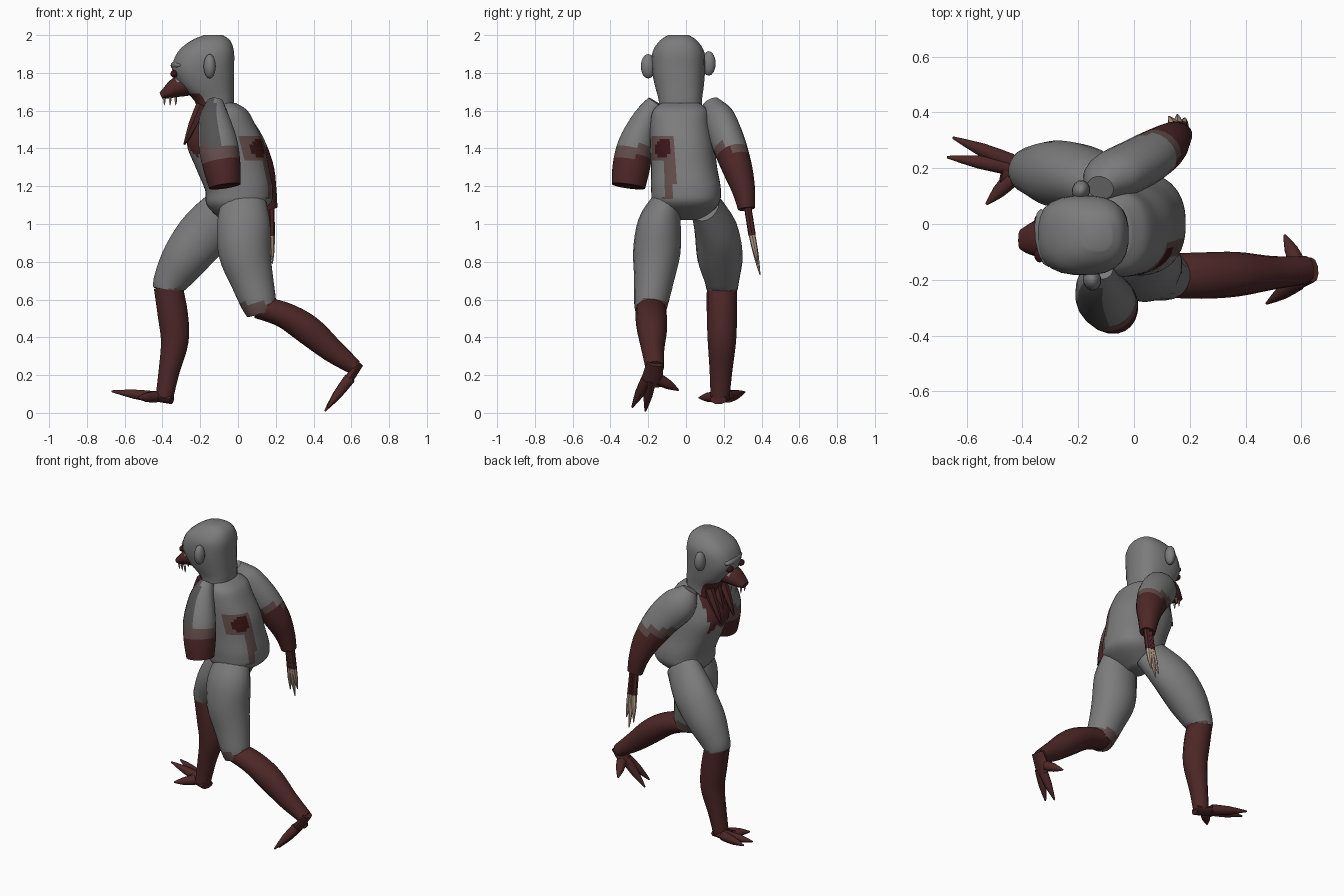
import bpy
import math
from mathutils import Vector

cube = bpy.data.objects.get("Cube")
if cube:
    bpy.data.objects.remove(cube, do_unlink=True)

COLOURS = {
    "grey_hide": (0.20, 0.20, 0.20),
    "dark_hide": (0.085, 0.085, 0.085),
    "stained_hide": (0.12, 0.075, 0.07),
    "raw_flesh": (0.075, 0.020, 0.020),
    "deep_wound": (0.045, 0.008, 0.008),
    "bone": (0.45, 0.34, 0.25),
}
MATERIALS = {}
for colour_name, rgb in COLOURS.items():
    mat = bpy.data.materials.new(colour_name)
    mat.use_nodes = True
    mat.diffuse_color = (*rgb, 1)
    shader = next(n for n in mat.node_tree.nodes if n.type == "BSDF_PRINCIPLED")
    shader.inputs["Base Color"].default_value = (*rgb, 1)
    shader.inputs["Roughness"].default_value = 0.8
    MATERIALS[colour_name] = mat


def paint(obj, rule):
    """Give faces a material, either one name or a rule of (centre, normal)."""
    slots = {}
    for face in obj.data.polygons:
        key = rule(face.center, face.normal) if callable(rule) else rule
        if key not in slots:
            slots[key] = len(slots)
            obj.data.materials.append(MATERIALS[key])
        face.material_index = slots[key]


def smooth(obj, degrees=45):
    bpy.ops.object.select_all(action="DESELECT")
    obj.select_set(True)
    bpy.context.view_layer.objects.active = obj
    bpy.ops.object.shade_smooth_by_angle(angle=math.radians(degrees))


def spline(stations, steps):
    """Catmull-Rom through the stations, radii included."""
    result = []
    last = len(stations) - 1
    for i in range(last):
        p0, p1 = stations[max(i - 1, 0)], stations[i]
        p2, p3 = stations[i + 1], stations[min(i + 2, last)]
        for s in range(steps):
            t = s / steps
            result.append([
                b + t / 2 * (c - a + t * (2 * a - 5 * b + 4 * c - d + t * (3 * (b - c) + d - a)))
                for a, b, c, d in zip(p0, p1, p2, p3)])
    result.append(stations[-1])
    return result


def tube(name, stations, rule, sides=14, steps=4, upright=False, power=1.0):
    """Loft of rings; a station is x, y, z, depth radius, side radius."""
    rings = spline(stations, steps)
    centres = [Vector(r[:3]) for r in rings]
    verts, faces = [], []
    for i, ring in enumerate(rings):
        along = centres[min(i + 1, len(rings) - 1)] - centres[max(i - 1, 0)]
        along = Vector((0, 0, 1)) if upright else along.normalized()
        side = Vector((0, 1, 0))
        side = (side - along * along.dot(side)).normalized()
        depth = side.cross(along)
        for k in range(sides):
            angle = math.tau * (k + 0.5) / sides
            c, s = math.cos(angle), math.sin(angle)
            c = math.copysign(abs(c) ** power, c)
            s = math.copysign(abs(s) ** power, s)
            verts.append(centres[i] + depth * c * ring[3] + side * s * ring[4])
    for i in range(len(rings) - 1):
        for k in range(sides):
            a, b = i * sides + k, i * sides + (k + 1) % sides
            faces.append((a, b, b + sides, a + sides))
    end = (len(rings) - 1) * sides
    faces.append(tuple(reversed(range(sides))))
    faces.append(tuple(range(end, end + sides)))
    mesh = bpy.data.meshes.new(name)
    mesh.from_pydata(verts, [], faces)
    mesh.update()
    obj = bpy.data.objects.new(name, mesh)
    bpy.context.collection.objects.link(obj)
    paint(obj, rule)
    smooth(obj)
    return obj


def spike(name, base, tip, radius, rule, sides=7):
    """Tapering finger, toe, tooth or splinter."""
    mid = [(a + b) / 2 for a, b in zip(base, tip)]
    return tube(name, [(*base, radius, radius), (*mid, radius * 0.8, radius * 0.8),
                       (*tip, radius * 0.15, radius * 0.15)], rule, sides, 2)


def ellipsoid(name, centre, radii, rule, turn=0.0):
    bpy.ops.mesh.primitive_uv_sphere_add(segments=12, ring_count=8, location=centre)
    obj = bpy.context.object
    obj.name = name
    obj.scale = radii
    obj.rotation_euler.z = turn
    paint(obj, rule)
    smooth(obj, 60)
    return obj


# Torso, with an open chest and a pierced back
def torso_rule(c, n):
    ragged = 0.02 * math.sin(c.y * 60)
    if n.x > 0.2:
        if math.hypot(c.y + 0.12, (c.z - 1.4) * 0.8) < 0.042:
            return "deep_wound"
        if abs(c.y + 0.125) < 0.06 and abs(c.z - 1.4) < 0.07:
            return "stained_hide"
        if abs(c.y + 0.09) < 0.03 and 1.13 < c.z < 1.4:
            return "stained_hide"
    if n.x < -0.45 and c.z > 1.38 + ragged and abs(c.y + 0.03) < 0.12:
        return "raw_flesh"
    return "grey_hide"


tube("torso", [
    (-0.03, 0, 1.02, 0.06, 0.08), (0, 0, 1.10, 0.165, 0.17),
    (0.005, 0, 1.18, 0.18, 0.185), (-0.03, -0.01, 1.3, 0.195, 0.175),
    (-0.065, -0.02, 1.42, 0.205, 0.17), (-0.075, -0.03, 1.52, 0.17, 0.16),
    (-0.07, -0.03, 1.6, 0.12, 0.145), (-0.08, -0.03, 1.64, 0.07, 0.1)],
    torso_rule, sides=48, steps=7, upright=True, power=0.85)

# Torn throat flaps
for k, y in enumerate((-0.11, -0.04, 0.03)):
    spike(f"throat_flap_{k}", (-0.19, y, 1.63), (-0.285 + 0.02 * (k % 2), y, 1.42), 0.035, "raw_flesh")


# Head and neck
def head_rule(c, n):
    return "raw_flesh" if c.z < 1.7 and n.x < -0.3 else "grey_hide"


tube("head", [
    (-0.12, -0.03, 1.55, 0.09, 0.115), (-0.125, -0.03, 1.65, 0.105, 0.115),
    (-0.165, -0.035, 1.73, 0.145, 0.13), (-0.185, -0.04, 1.82, 0.165, 0.142),
    (-0.17, -0.04, 1.91, 0.15, 0.138), (-0.145, -0.04, 1.97, 0.105, 0.1),
    (-0.13, -0.04, 2.0, 0.05, 0.055)],
    head_rule, sides=24, upright=True, power=0.78)
ellipsoid("brow", (-0.32, -0.05, 1.84), (0.035, 0.105, 0.025), "grey_hide", 0.13)


# Muzzle without a lower jaw
def muzzle_rule(c, n):
    return "grey_hide" if c.x > -0.335 and n.z > 0.4 else "raw_flesh"


tube("muzzle", [
    (-0.25, -0.045, 1.74, 0.06, 0.085), (-0.32, -0.05, 1.725, 0.055, 0.075),
    (-0.375, -0.055, 1.695, 0.034, 0.055), (-0.408, -0.055, 1.68, 0.018, 0.035)], muzzle_rule)
for side in (-1, 1):
    ellipsoid(f"eye_{side}", (-0.338, -0.05 + side * 0.06, 1.795), (0.02, 0.028, 0.02), "deep_wound")
    for k in range(3):
        x, y = -0.39 + k * 0.03, -0.055 + side * (0.02 + k * 0.012)
        spike(f"tooth_{side}_{k}", (x, y, 1.672), (x, y + 0.002, 1.628), 0.008, "bone", 5)

# Ears
ellipsoid("ear_near", (-0.15, -0.2, 1.835), (0.033, 0.04, 0.065), "grey_hide", 0.2)
ellipsoid("ear_far", (-0.19, 0.12, 1.85), (0.033, 0.038, 0.065), "grey_hide", -0.2)


# Arms: hide on top, stained, then bare flesh
def arm_rule(c, n):
    if c.z < 1.33 + 0.25 * (c.x + 0.1):
        return "raw_flesh"
    if c.z < 1.42:
        return "stained_hide"
    return "dark_hide" if abs(n.y) > 0.3 and n.y * c.y > 0 and n.x < 0.05 and c.y < 0 else "grey_hide"


def stump_rule(c, n):
    return "deep_wound" if n.z < -0.8 else arm_rule(c, n)


tube("severed_arm", [
    (-0.12, -0.16, 1.645, 0.045, 0.045), (-0.125, -0.21, 1.56, 0.08, 0.07),
    (-0.105, -0.265, 1.42, 0.105, 0.095), (-0.085, -0.29, 1.3, 0.1, 0.1),
    (-0.07, -0.305, 1.2, 0.085, 0.09)], stump_rule, sides=20)
tube("whole_arm", [
    (-0.12, 0.13, 1.645, 0.05, 0.045), (-0.08, 0.17, 1.56, 0.11, 0.085),
    (0.02, 0.22, 1.44, 0.11, 0.09), (0.1, 0.27, 1.3, 0.09, 0.08),
    (0.14, 0.305, 1.18, 0.065, 0.062), (0.16, 0.32, 1.08, 0.05, 0.045)], arm_rule, sides=20)

# Stripped hand with long bone claws
for k, tip in enumerate(((0.125, 0.385, 0.77), (0.155, 0.392, 0.73), (0.182, 0.38, 0.79))):
    root = (0.15 + k * 0.012, 0.325, 1.1)
    knuckle = (0.145 + k * 0.016, 0.35, 0.94)
    tube(f"finger_{k}", [(*root, 0.02, 0.02), (*knuckle, 0.018, 0.02)], "raw_flesh", 7, 1)
    spike(f"claw_{k}", knuckle, tip, 0.018, "bone")


# Thighs with a stained rim at the knee
def thigh_rule(c, n):
    limit = 0.59 if c.y < 0 else 0.655
    return "stained_hide" if c.z < limit + 0.01 * math.sin(c.x * 70) else "grey_hide"


tube("leading_thigh", [
    (-0.04, 0.1, 1.1, 0.12, 0.08), (-0.17, 0.16, 0.96, 0.14, 0.115),
    (-0.28, 0.18, 0.82, 0.125, 0.12), (-0.355, 0.19, 0.7, 0.095, 0.092),
    (-0.37, 0.19, 0.65, 0.08, 0.082)], thigh_rule, sides=18)
tube("trailing_thigh", [
    (0.03, -0.1, 1.12, 0.12, 0.08), (0.03, -0.14, 1.0, 0.142, 0.115),
    (0.035, -0.155, 0.85, 0.14, 0.125), (0.075, -0.17, 0.7, 0.115, 0.105),
    (0.11, -0.185, 0.58, 0.095, 0.09), (0.125, -0.185, 0.53, 0.08, 0.08)], thigh_rule, sides=18)

# Skinned shins
tube("leading_shin", [
    (-0.37, 0.19, 0.67, 0.078, 0.08), (-0.345, 0.19, 0.52, 0.082, 0.08),
    (-0.335, 0.19, 0.38, 0.075, 0.075), (-0.365, 0.185, 0.22, 0.057, 0.06),
    (-0.39, 0.18, 0.08, 0.048, 0.05)], "raw_flesh")
tube("trailing_shin", [
    (0.1, -0.185, 0.56, 0.06, 0.078), (0.24, -0.185, 0.52, 0.07, 0.083),
    (0.37, -0.18, 0.44, 0.08, 0.08), (0.5, -0.175, 0.33, 0.065, 0.06),
    (0.62, -0.165, 0.24, 0.042, 0.05)], "raw_flesh")


# Grasping feet with two long toes and a thumb
def foot(name, heel, ball, tips):
    tube(name + "_sole", [(*heel, 0.025, 0.045), (*ball, 0.025, 0.06)], "raw_flesh", 10, 3)
    for k, tip in enumerate(tips):
        root = Vector(ball).lerp(Vector(heel), 0.25)
        root.y += (tip[1] - root.y) * 0.25
        spike(f"{name}_toe_{k}", root, tip, 0.032, "raw_flesh", 8)


foot("leading_foot", (-0.35, 0.17, 0.07), (-0.47, 0.2, 0.09),
     [(-0.65, 0.31, 0.11), (-0.67, 0.24, 0.115), (-0.53, 0.07, 0.08)])
foot("trailing_foot", (0.64, -0.165, 0.26), (0.57, -0.185, 0.15),
     [(0.475, -0.285, 0.03), (0.46, -0.215, 0.01), (0.54, -0.04, 0.12)])
